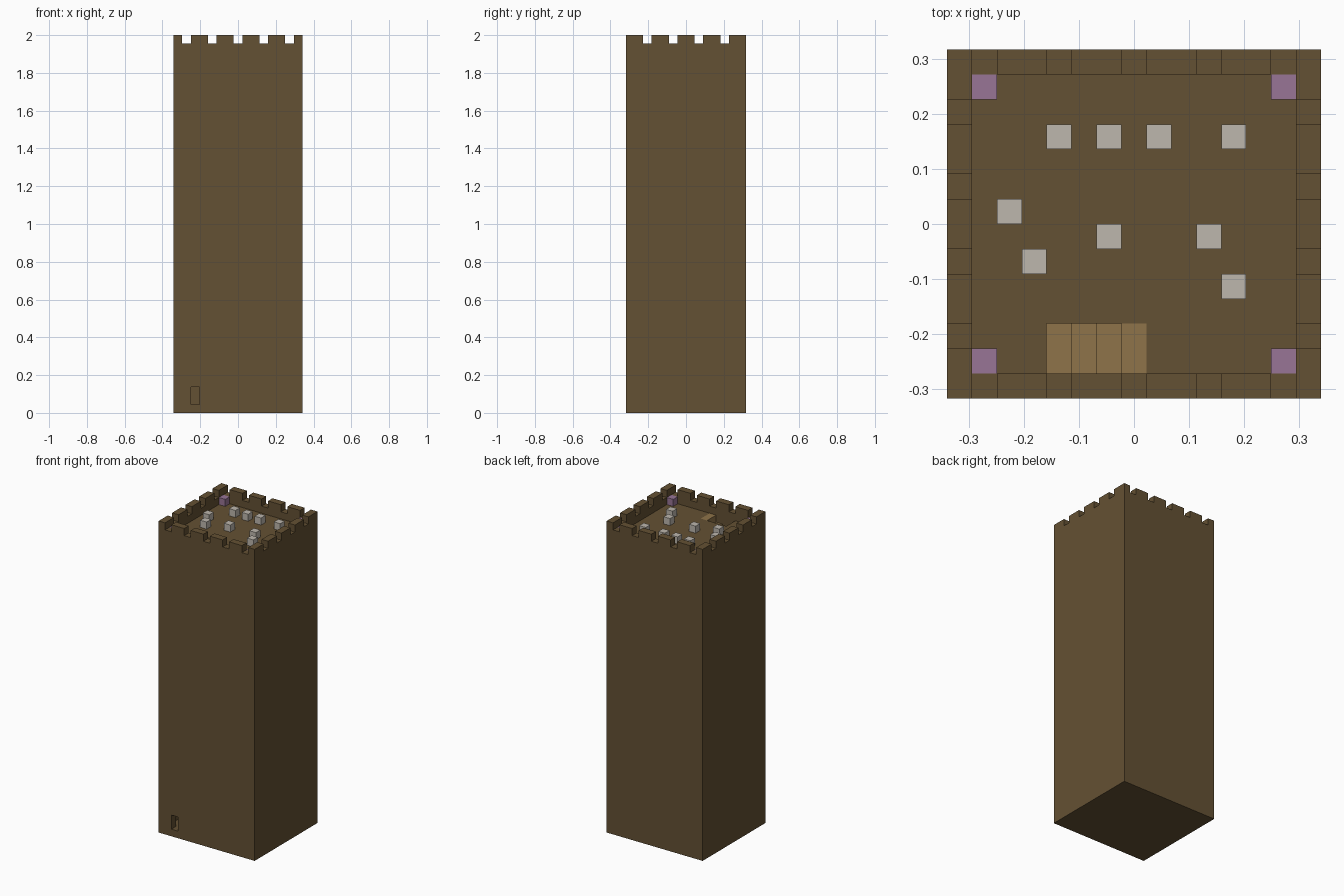
import bpy
import bmesh

cube = bpy.data.objects.get("Cube")
if cube:
    bpy.data.objects.remove(cube, do_unlink=True)

# The tower is laid out on a grid of blocks
WIDTH, DEPTH, HEIGHT = 15, 14, 44
UNIT = 2 / HEIGHT
ROOF = 42  # walking level of the roof


def material(name, color):
    mat = bpy.data.materials.new(name)
    mat.use_nodes = True
    mat.diffuse_color = (*color, 1)
    mat.node_tree.nodes["Principled BSDF"].inputs["Base Color"].default_value = (*color, 1)
    return mat


brown = material("brown_wall", (0.127, 0.082, 0.033))
tan = material("tan_stairs", (0.275, 0.174, 0.067))
grey = material("pale_grey", (0.51, 0.475, 0.42))
purple = material("soft_purple", (0.314, 0.178, 0.305))


def box(name, low, high, mat):
    """Box between two grid corners."""
    bm = bmesh.new()
    bmesh.ops.create_cube(bm, size=1)
    for v in bm.verts:
        x, y, z = (lo if c < 0 else hi for c, lo, hi in zip(v.co, low, high))
        v.co = ((x - WIDTH / 2) * UNIT, (y - DEPTH / 2) * UNIT, z * UNIT)
    mesh = bpy.data.meshes.new(name)
    bm.to_mesh(mesh)
    bm.free()
    mesh.materials.append(mat)
    obj = bpy.data.objects.new(name, mesh)
    bpy.context.collection.objects.link(obj)
    return obj


def block(name, x, y, z, mat):
    return box(name, (x, y, z), (x + 1, y + 1, z + 1), mat)


def carve(target, low, high):
    """Cut a box out of the target and bake the result."""
    cutter = box("cutter", low, high, brown)
    cutter.hide_render = True
    mod = target.modifiers.new("carve", "BOOLEAN")
    mod.operation, mod.solver, mod.object = "DIFFERENCE", "EXACT", cutter
    bpy.context.view_layer.update()
    graph = bpy.context.evaluated_depsgraph_get()
    mesh = bpy.data.meshes.new_from_object(target.evaluated_get(graph))
    target.modifiers.clear()
    target.data = mesh
    bpy.data.objects.remove(cutter, do_unlink=True)


# Tower shell: hollow inside, sunken roof, stairwell and doorway
tower = box("tower_walls", (0, 0, 0), (WIDTH, DEPTH, HEIGHT), brown)
carve(tower, (1, 1, ROOF), (WIDTH - 1, DEPTH - 1, HEIGHT + 1))
carve(tower, (1, 1, 1), (WIDTH - 1, DEPTH - 1, ROOF - 1))
carve(tower, (4, 1, ROOF - 1.5), (8, 3, ROOF + 0.5))
carve(tower, (2, -1, 1), (3, 1.5, 3))

# Battlement gaps, each cut through two opposite walls
for x in range(1, WIDTH, 3):
    carve(tower, (x, -1, HEIGHT - 1), (x + 1, DEPTH + 1, HEIGHT + 1))
for y in range(2, DEPTH - 1, 3):
    carve(tower, (-1, y, HEIGHT - 1), (WIDTH + 1, y + 1, HEIGHT + 1))

# Stairs going down from the roof along the front wall
for i in range(7):
    top = ROOF - i
    box(f"stair_step_{i + 1}", (7 - i, 1, top - 1), (8 - i, 3, top), tan)

# Purple blocks in the roof corners
for x in (1, WIDTH - 2):
    for y in (1, DEPTH - 2):
        block("corner_block", x, y, ROOF, purple)

# Pale blocks scattered over the roof
for x, y in ((4, 10), (6, 10), (8, 10), (11, 10), (2, 7),
             (3, 5), (6, 6), (10, 6), (11, 4)):
    block("roof_block", x, y, ROOF, grey)
